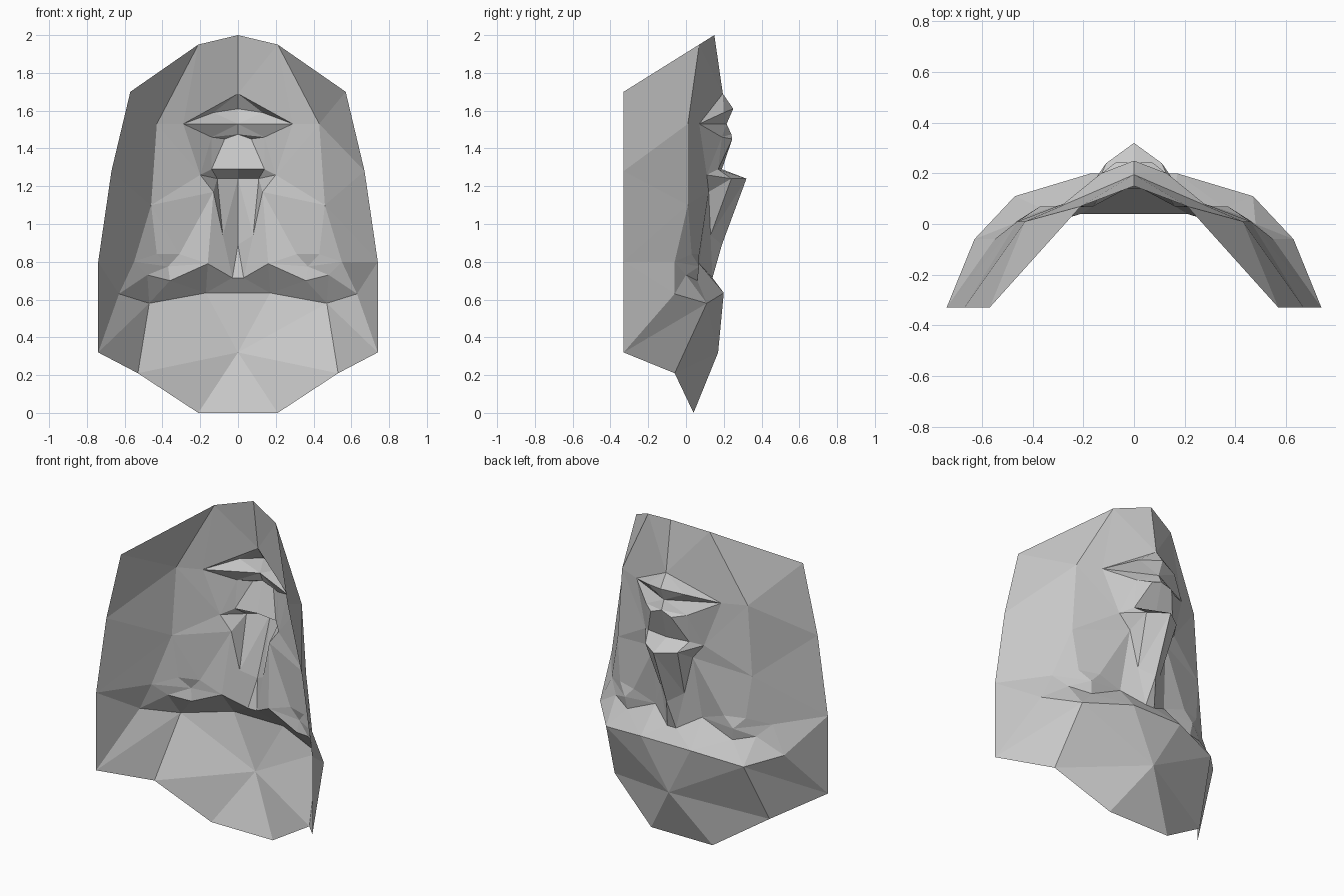
import bpy
import bmesh

if "Cube" in bpy.data.objects:
    bpy.data.objects.remove(bpy.data.objects["Cube"], do_unlink=True)

# One plain grey for the whole shell
grey = bpy.data.materials.new("plain_grey")
grey.use_nodes = True
grey.diffuse_color = (.58, .58, .58, 1)
grey.node_tree.nodes["Principled BSDF"].inputs["Base Color"].default_value = (.58, .58, .58, 1)

# Landmarks of one half of the upside-down face
outline = dict(
    chin_tip=(0, .15, 2), chin_side=(.21, .07, 1.95), jaw_corner=(.57, -.33, 1.7),
    jaw_rim=(.67, -.33, 1.28), temple_rim=(.74, -.33, .8), brow_rim=(.74, -.33, .32),
    crown_side=(.53, -.06, .21), crown=(.21, .04, 0), crown_mid=(0, .04, 0))

upper_face = dict(
    forehead_mid=(0, .17, .32), brow_mid=(0, .2, .635), brow_inner=(.17, .2, .635),
    brow_peak=(.47, .11, .58), brow_outer=(.63, -.06, .63), temple=(.55, -.06, .8),
    fold=(.36, .06, .7), fold_outer=(.48, 0, .73), eye_corner=(.16, .07, .79),
    lid_inner=(.31, .07, .84), lid_outer=(.43, .03, .84), eyeball=(.37, .07, .775))

lower_face = dict(
    cheek_low=(.43, .01, 1.53), cheek_high=(.46, .01, 1.1),
    bridge_mid=(0, .14, .715), bridge=(.03, .14, .715), ridge=(0, .19, .89),
    nose_side=(.08, .13, .94), ala=(.13, .12, 1.17), wing=(.2, .11, 1.26),
    nostril=(.11, .24, 1.24), tip=(0, .32, 1.24), base_mid=(0, .19, 1.29),
    base=(.14, .17, 1.29), lip_peak=(.07, .245, 1.45), lip_mid=(0, .24, 1.475),
    lip_upper=(.14, .19, 1.46), mouth_mid=(0, .215, 1.53), mouth_corner=(.29, .07, 1.53),
    lip_lower=(.13, .2, 1.59), lip_lower_mid=(0, .25, 1.61), chin_dip=(0, .195, 1.69))

points = outline | upper_face | lower_face


def build_part(name, facets):
    """Make a faceted patch from named landmarks and mirror it across x."""
    bm = bmesh.new()
    verts = {}
    for facet in facets:
        words = facet.split()
        for word in words:
            if word not in verts:
                verts[word] = bm.verts.new(points[word])
        face = bm.faces.new([verts[w] for w in words])
        face.normal_update()
        if face.normal.y < 0:
            face.normal_flip()
    mesh = bpy.data.meshes.new(name)
    bm.to_mesh(mesh)
    bm.free()
    mesh.materials.append(grey)
    part = bpy.data.objects.new(name, mesh)
    bpy.context.collection.objects.link(part)
    mirror = part.modifiers.new("Mirror", "MIRROR")
    mirror.use_axis[0] = True
    mirror.use_clip = True


# Forehead fan
build_part("forehead", [
    "forehead_mid crown_mid crown",
    "forehead_mid crown crown_side",
    "forehead_mid crown_side brow_peak",
    "forehead_mid brow_peak brow_inner",
    "forehead_mid brow_inner brow_mid",
    "brow_peak crown_side brow_rim",
    "brow_peak brow_rim brow_outer"])

# Underside of the brow
build_part("brow", [
    "bridge_mid bridge brow_inner brow_mid",
    "bridge eye_corner brow_inner",
    "eye_corner fold brow_inner",
    "fold brow_peak brow_inner",
    "fold fold_outer brow_peak",
    "fold_outer brow_outer brow_peak",
    "temple brow_outer fold_outer"])

# Eyes
build_part("eyes", [
    "eye_corner lid_inner eyeball",
    "lid_inner lid_outer eyeball",
    "lid_outer temple eyeball",
    "eyeball temple fold_outer",
    "eyeball fold_outer fold",
    "eyeball fold eye_corner"])

# Side walls from temple to jaw
build_part("jaw_sides", [
    "brow_outer brow_rim temple_rim",
    "brow_outer temple_rim temple",
    "temple temple_rim cheek_high",
    "cheek_high temple_rim jaw_rim",
    "cheek_high jaw_rim cheek_low",
    "cheek_low jaw_rim jaw_corner",
    "cheek_low jaw_corner chin_side"])

# Cheeks
build_part("cheeks", [
    "wing mouth_corner cheek_low",
    "wing cheek_low cheek_high",
    "wing cheek_high ala",
    "ala cheek_high lid_inner",
    "ala lid_inner eye_corner",
    "cheek_high lid_inner lid_outer",
    "cheek_high lid_outer temple"])

# Nose
build_part("nose", [
    "tip base_mid base nostril",
    "nostril base wing",
    "nostril wing ala",
    "nostril ala nose_side",
    "tip nostril nose_side",
    "tip nose_side ridge",
    "ridge nose_side bridge",
    "ridge bridge bridge_mid",
    "nose_side ala eye_corner",
    "nose_side eye_corner bridge"])

# Lips and the groove above them
build_part("lips", [
    "base_mid base lip_peak lip_mid",
    "base lip_upper lip_peak",
    "base wing lip_upper",
    "wing mouth_corner lip_upper",
    "lip_mid lip_peak lip_upper",
    "mouth_mid lip_mid lip_upper",
    "mouth_mid lip_upper mouth_corner",
    "mouth_mid mouth_corner lip_lower",
    "mouth_mid lip_lower lip_lower_mid"])

# Chin
build_part("chin", [
    "chin_tip chin_side chin_dip",
    "chin_dip chin_side mouth_corner",
    "chin_dip mouth_corner lip_lower",
    "chin_dip lip_lower lip_lower_mid",
    "chin_side cheek_low mouth_corner"])
